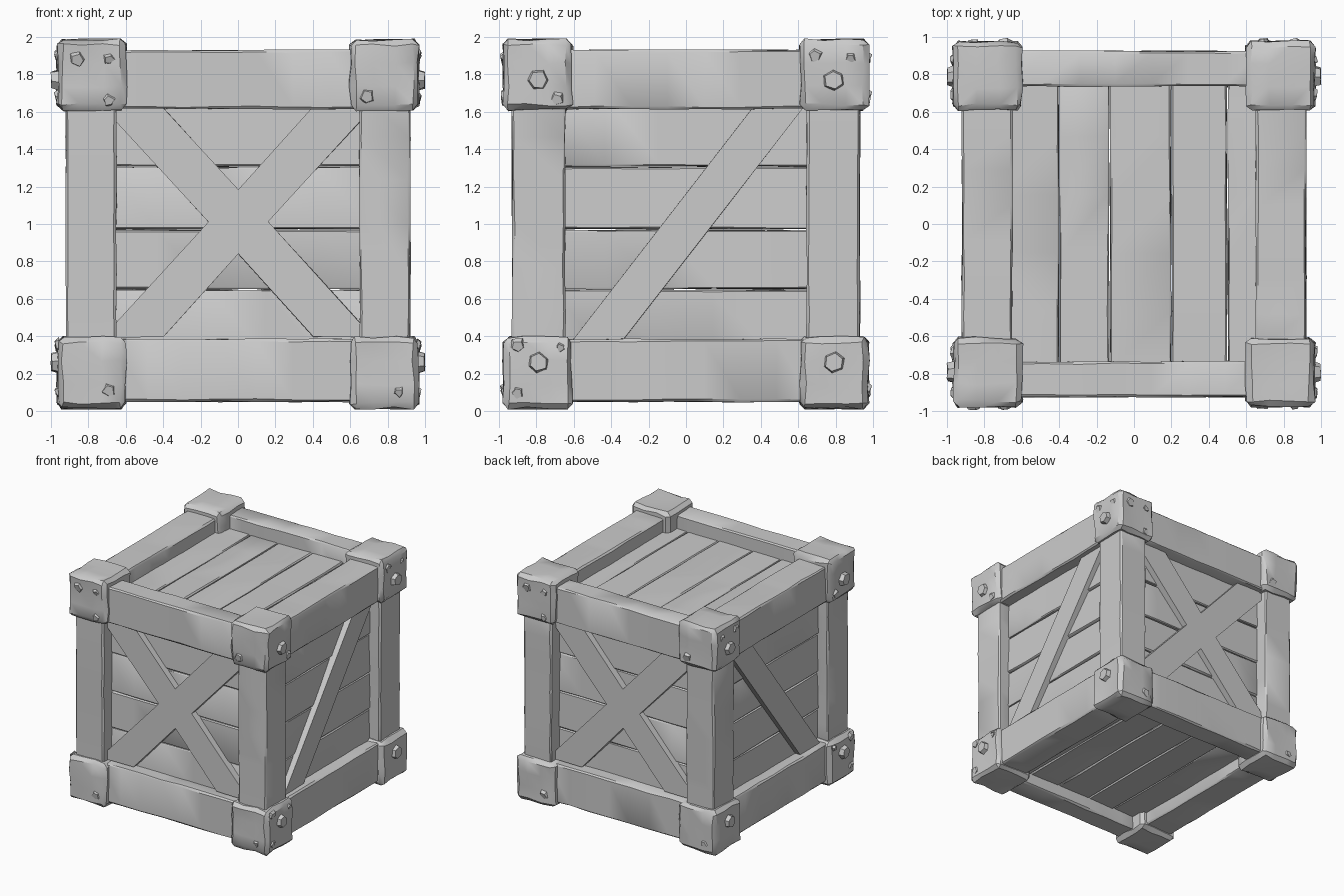
import bpy, bmesh, math, random
from mathutils import Vector, Matrix

if "Cube" in bpy.data.objects:
    bpy.data.objects.remove(bpy.data.objects["Cube"])

random.seed(7)


def finish(bm, name):
    bmesh.ops.recalc_face_normals(bm, faces=bm.faces)
    me = bpy.data.meshes.new(name)
    bm.to_mesh(me)
    bm.free()
    ob = bpy.data.objects.new(name, me)
    bpy.context.collection.objects.link(ob)
    bpy.ops.object.select_all(action='DESELECT')
    ob.select_set(True)
    bpy.context.view_layer.objects.active = ob
    bpy.ops.object.shade_smooth_by_angle(angle=math.radians(35))
    return ob


def jitter(bm, amp):
    for v in bm.verts:
        v.co += Vector([random.uniform(-amp, amp) for _ in range(3)])


def box(name, lo, hi, bevel=0.012, cuts=(0, 0, 0), amp=0.004, tilt=None):
    """Bevelled box between two corners, sliced and slightly roughened."""
    lo, hi = Vector(lo), Vector(hi)
    c, s = (lo + hi) / 2, hi - lo
    bm = bmesh.new()
    bmesh.ops.create_cube(bm, size=1)
    bmesh.ops.scale(bm, vec=s, verts=bm.verts)
    bmesh.ops.bevel(bm, geom=bm.edges[:], offset=bevel, segments=1, affect='EDGES')
    for a in range(3):
        n = Vector((0, 0, 0))
        n[a] = 1
        for i in range(cuts[a]):
            p = n * (s[a] * ((i + 1) / (cuts[a] + 1) - 0.5))
            bmesh.ops.bisect_plane(bm, geom=bm.verts[:] + bm.edges[:] + bm.faces[:],
                                   plane_co=p, plane_no=n)
    jitter(bm, amp)
    if tilt:
        bmesh.ops.rotate(bm, verts=bm.verts, matrix=Matrix.Rotation(tilt[1], 3, tilt[0]))
    bmesh.ops.translate(bm, vec=c, verts=bm.verts)
    return finish(bm, name)


def prism(name, pts, place, d0, d1):
    """Extrude a 2D outline between depths d0 and d1."""
    bm = bmesh.new()
    f = bm.faces.new([bm.verts.new(place(u, v, d0)) for u, v in pts])
    ex = bmesh.ops.extrude_face_region(bm, geom=[f])
    shift = Vector(place(0, 0, d1)) - Vector(place(0, 0, d0))
    bmesh.ops.translate(bm, vec=shift,
                        verts=[g for g in ex['geom'] if isinstance(g, bmesh.types.BMVert)])
    jitter(bm, 0.003)
    return finish(bm, name)


def stud(name, pos, normal, r1, r2, depth, sides, amp, lean=0.0):
    """Bolt head or raised metal chip lying on a face."""
    bm = bmesh.new()
    bmesh.ops.create_cone(bm, cap_ends=True, segments=sides, radius1=r1, radius2=r2, depth=depth)
    rot = Vector(normal).to_track_quat('Z', 'Y').to_matrix()
    rot = rot @ Matrix.Rotation(lean, 3, 'X') @ Matrix.Rotation(random.uniform(0, 1), 3, 'Z')
    jitter(bm, amp)
    bmesh.ops.rotate(bm, verts=bm.verts, matrix=rot)
    bmesh.ops.translate(bm, vec=pos, verts=bm.verts)
    return finish(bm, name)


def span(s, a, b):
    return (a, b) if s > 0 else (-b, -a)


names = {-1: 'left', 1: 'right'}
depths = {-1: 'front', 1: 'back'}
levels = {'bottom': (0.05, 0.385), 'top': (1.615, 1.93)}

# Corner posts and metal corner blocks with side bolts
for sx in (-1, 1):
    for sy in (-1, 1):
        tag = f'{depths[sy]}_{names[sx]}'
        x0, x1 = span(sx, 0.65, 0.92)
        y0, y1 = span(sy, 0.645, 0.93)
        box(f'post_{tag}', (x0, y0, 0.3), (x1, y1, 1.7), cuts=(0, 0, 5))
        for lv, (z0, z1), zb in (('bottom', (0.015, 0.395), 0.26), ('top', (1.61, 1.985), 1.77)):
            bx, by = span(sx, 0.6, 0.965), span(sy, 0.61, 0.975)
            box(f'corner_block_{lv}_{tag}', (bx[0], by[0], z0), (bx[1], by[1], z1),
                bevel=0.028, cuts=(2, 2, 2), amp=0.008)
            stud(f'bolt_{lv}_{tag}', (sx * 0.97, sy * 0.79, zb), (sx, 0, 0),
                 0.064, 0.048, 0.056, 6, 0.004)

# Horizontal beams round the top and bottom
for lv, (z0, z1) in levels.items():
    for s in (-1, 1):
        y0, y1 = span(s, 0.735, 0.925)
        box(f'beam_{lv}_{depths[s]}', (-0.68, y0, z0), (0.68, y1, z1), cuts=(6, 0, 0))
        x0, x1 = span(s, 0.65, 0.92)
        box(f'beam_{lv}_{names[s]}', (x0, -0.68, z0), (x1, 0.68, z1), cuts=(0, 6, 0))

# Wall planks, horizontal on all four sides
edges = (0.3, 0.65, 0.97, 1.305, 1.7)
for s in (-1, 1):
    for i, (a, b) in enumerate(zip(edges, edges[1:])):
        t = random.uniform(0.01, 0.04)
        y0, y1 = span(s, 0.74, 0.815)
        box(f'wall_plank_{depths[s]}_{i}', (-0.72, y0, a + 0.003), (0.72, y1, b - 0.003),
            0.008, (4, 0, 0), 0.003, ('X', s * t))
        x0, x1 = span(s, 0.74, 0.82)
        box(f'wall_plank_{names[s]}_{i}', (x0, -0.72, a + 0.003), (x1, 0.72, b - 0.003),
            0.008, (0, 4, 0), 0.003, ('Y', -s * t))

# Lid and floor planks, running front to back
edges = (-0.76, -0.4, -0.13, 0.2, 0.5, 0.76)
for lv, z0, z1 in (('lid', 1.74, 1.81), ('floor', 0.16, 0.23)):
    for i, (a, b) in enumerate(zip(edges, edges[1:])):
        box(f'{lv}_plank_{i}', (a + 0.003, -0.78, z0), (b - 0.003, 0.78, z1),
            0.008, (0, 4, 0), 0.003, ('Y', random.uniform(-0.03, 0.03)))

# X braces front and back, single diagonals on the sides
quad = [(0.16, 0), (0.655, 0.54), (0.655, 0.615), (0.4, 0.615), (0, 0.172)]
half = quad + [(-u, v) for u, v in quad[3::-1]]
cross = [(u, v + 1.01) for u, v in half + [(-u, -v) for u, v in half[1:-1]]]
diagonal = [(-0.605, 0.38), (-0.335, 0.38), (0.625, 1.62), (0.355, 1.62)]
for s in (-1, 1):
    prism(f'cross_brace_{depths[s]}', cross, lambda u, v, d: (u, d, v), s * 0.77, s * 0.87)
    prism(f'diagonal_brace_{names[s]}', diagonal, lambda u, v, d: (d, u, v), s * 0.77, s * 0.87)

# Torn metal chips on the corner blocks
front_chips = [(-0.86, 1.88, 0.05), (-0.69, 1.88, 0.035), (-0.69, 1.66, 0.04),
               (0.69, 1.68, 0.05), (-0.69, 0.11, 0.045), (0.86, 0.1, 0.035)]
side_chips = [(-0.69, 1.67, 0.045), (0.69, 1.9, 0.045), (0.88, 1.89, 0.035),
              (-0.9, 0.35, 0.045), (-0.9, 0.1, 0.04), (-0.67, 0.34, 0.03)]
for s in (-1, 1):
    for i, (u, v, r) in enumerate(front_chips):
        stud(f'chip_{depths[s]}_{i}', (-s * u, s * 0.972, v), (0, s, 0), r, r * 0.7, 0.025, 5, 0.006, 0.2)
    for i, (u, v, r) in enumerate(side_chips):
        stud(f'chip_{names[s]}_{i}', (s * 0.962, u, v), (s, 0, 0), r, r * 0.7, 0.025, 5, 0.006, 0.2)
